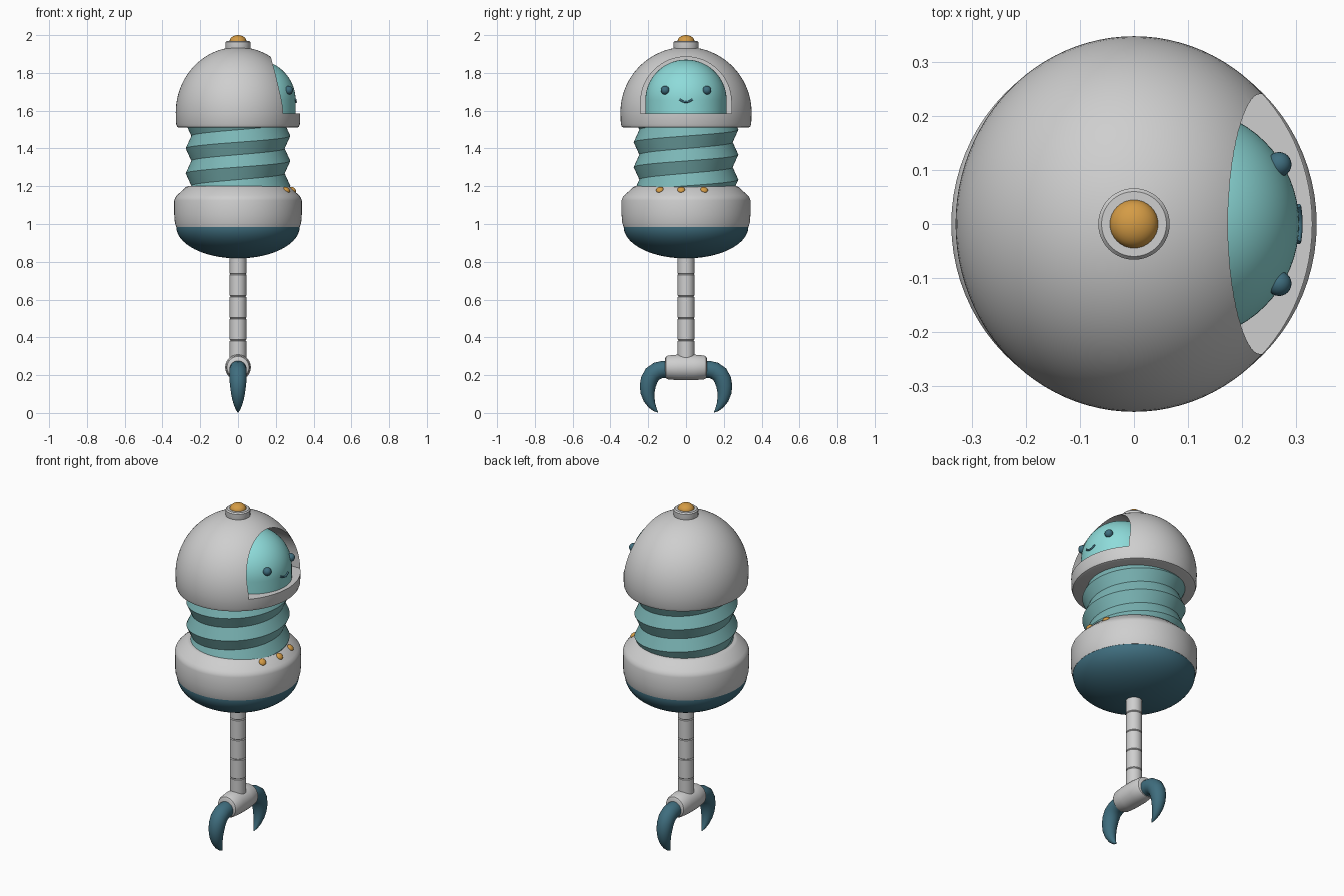
import bpy, bmesh, math
from math import sin, cos, pi, radians
from mathutils import Vector

if "Cube" in bpy.data.objects:
    bpy.data.objects.remove(bpy.data.objects["Cube"])


def material(name, rgb):
    m = bpy.data.materials.new(name)
    m.diffuse_color = (*rgb, 1)
    m.use_nodes = True
    m.node_tree.nodes["Principled BSDF"].inputs["Base Color"].default_value = m.diffuse_color
    return m


GREY = material("light grey", (0.62, 0.62, 0.62))
FACE = material("pale aqua", (0.27, 0.71, 0.70))
NECK = material("soft teal", (0.20, 0.47, 0.47))
TEAL = material("dark teal", (0.05, 0.155, 0.21))
GOLD = material("amber", (0.66, 0.33, 0.06))


def smooth(ob, angle=30):
    bpy.ops.object.select_all(action='DESELECT')
    ob.select_set(True)
    bpy.context.view_layer.objects.active = ob
    bpy.ops.object.shade_smooth_by_angle(angle=radians(angle))


def rings_object(name, rings, mat, angle=30):
    """Skin a list of equal-length vertex rings; collapsed rings become poles."""
    n = len(rings[0])
    verts = [p for r in rings for p in r]
    faces = [(i * n + j, i * n + (j + 1) % n, (i + 1) * n + (j + 1) % n, (i + 1) * n + j)
             for i in range(len(rings) - 1) for j in range(n)]
    me = bpy.data.meshes.new(name)
    me.from_pydata(verts, [], faces)
    bm = bmesh.new()
    bm.from_mesh(me)
    bmesh.ops.remove_doubles(bm, verts=bm.verts, dist=1e-5)
    bmesh.ops.holes_fill(bm, edges=[e for e in bm.edges if e.is_boundary])
    bmesh.ops.recalc_face_normals(bm, faces=bm.faces)
    bm.to_mesh(me)
    bm.free()
    me.materials.append(mat)
    ob = bpy.data.objects.new(name, me)
    bpy.context.collection.objects.link(ob)
    smooth(ob, angle)
    return ob


def lathe(name, profile, mat, n=64, sx=1.0, cx=0.0, angle=30):
    return rings_object(name, [[(cx + sx * r * cos(2 * pi * j / n), r * sin(2 * pi * j / n), z)
                                for j in range(n)] for r, z in profile], mat, angle)


def ball(name, loc, scale, mat, rot=(0, 0, 0)):
    bpy.ops.mesh.primitive_uv_sphere_add(segments=24, ring_count=12, location=loc, rotation=rot)
    ob = bpy.context.object
    ob.name = name
    ob.scale = scale
    ob.data.materials.append(mat)
    smooth(ob, 60)
    return ob


def tube(name, pts, mat, n=20):
    """Tube in the YZ plane through (x, y, z, radius) points."""
    rings = []
    for i, (x, y, z, r) in enumerate(pts):
        a, b = pts[max(i - 1, 0)], pts[min(i + 1, len(pts) - 1)]
        t = Vector((0, b[1] - a[1], b[2] - a[2])).normalized()
        side = Vector((1, 0, 0))
        up = t.cross(side)
        rings.append([Vector((x, y, z)) + r * (side * cos(2 * pi * j / n) + up * sin(2 * pi * j / n))
                      for j in range(n)])
    return rings_object(name, rings, mat, 50)


def arc(r, h, z, a0, a1, n):
    """Elliptic profile points from angle a0 to a1 (degrees above the horizon)."""
    out = []
    for i in range(n + 1):
        a = radians(a0 + (a1 - a0) * i / n)
        out.append((max(r * cos(a), 0), z + h * sin(a)))
    return out


# Helmet dome with an arched face opening on +x
helmet = lathe("helmet", [(0, 1.51), (0.328, 1.51), (0.339, 1.514), (0.345, 1.53)]
               + arc(0.347, 0.347, 1.59, 0, 90, 24), GREY, 96, sx=0.95)
outline = [(-0.24, 1.585), (0.24, 1.585)]
outline += [(0.24 * cos(pi * i / 32), 1.645 + 0.24 * sin(pi * i / 32)) for i in range(33)]
cutter = rings_object("opening_cutter", [[(x, y, z) for y, z in outline] for x in (0.02, 0.6)], GREY)
cutter.hide_render = True
mod = helmet.modifiers.new("opening", 'BOOLEAN')
mod.operation = 'DIFFERENCE'
mod.solver = 'EXACT'
mod.object = cutter
bpy.context.view_layer.objects.active = helmet
bpy.ops.object.modifier_apply(modifier="opening")
bpy.data.objects.remove(cutter)
smooth(helmet, 30)

# Knob on top of the helmet
lathe("knob_ring", [(0, 1.92), (0.064, 1.92), (0.066, 1.93), (0.066, 1.963), (0.060, 1.97), (0, 1.97)], GREY, 40)
lathe("knob_light", [(0, 1.96)] + arc(0.045, 0.033, 1.967, 0, 90, 8), GOLD, 32)

# Head inside the helmet: upright capsule pushed towards the opening
HX, HZ, HR = 0.09, 1.655, 0.215
lathe("head", [(0, 1.56), (HR, 1.56)] + arc(HR, HR, HZ, 0, 90, 20), FACE, 64, cx=HX)


def face_x(y, z):
    return HX + math.sqrt(HR ** 2 - y * y - max(z - HZ, 0) ** 2)


# Eyes and smile
for s, side in ((-1, "left"), (1, "right")):
    ball(side + "_eye", (0.268, s * 0.11, 1.708), (0.023,) * 3, TEAL)
smile = []
for i in range(13):
    t = -1 + i / 6
    y, z = 0.034 * t, 1.646 + 0.014 * t * t
    smile.append((face_x(y, z) + 0.001, y, z, 0.0055))
tube("smile", smile, TEAL, 10)

# Bellows neck: a helical zigzag thread, clipped at both ends
PITCH, Z0 = 0.132, 1.202


def thread_r(z, turn):
    f = ((z - Z0) / PITCH - turn) % 1
    return 0.247 + 0.030 * abs(2 * f - 1)


N = 72
rings = []
for k in range(-4, 8):
    ring = []
    for j in range(N):
        turn = j / N
        z = min(max(Z0 + PITCH * (turn + k / 2), 1.15), 1.55)
        r = thread_r(z, turn)
        ring.append((r * cos(2 * pi * turn), r * sin(2 * pi * turn), z))
    rings.append(ring)
# the seam joins turn 1 to turn 0 two half-pitches higher
n_r = len(rings)
verts = [p for r in rings for p in r]
faces = []
for i in range(n_r - 1):
    for j in range(N):
        if j < N - 1:
            faces.append((i * N + j, i * N + j + 1, (i + 1) * N + j + 1, (i + 1) * N + j))
        elif i + 3 < n_r:
            faces.append((i * N + j, (i + 2) * N, (i + 3) * N, (i + 1) * N + j))
me = bpy.data.meshes.new("bellows_neck")
me.from_pydata(verts, [], faces)
bm = bmesh.new()
bm.from_mesh(me)
bmesh.ops.remove_doubles(bm, verts=bm.verts, dist=1e-5)
bmesh.ops.dissolve_degenerate(bm, edges=bm.edges, dist=1e-5)
bmesh.ops.recalc_face_normals(bm, faces=bm.faces)
bm.to_mesh(me)
bm.free()
me.materials.append(NECK)
neck = bpy.data.objects.new("bellows_neck", me)
bpy.context.collection.objects.link(neck)
smooth(neck, 30)

# Body shell and lower bowl
lathe("body_shell", [(0, 1.2), (0.268, 1.2), (0.278, 1.196), (0.326, 1.152), (0.336, 1.14), (0.341, 1.125),
                     (0.341, 1.05), (0.338, 1.01), (0.331, 0.985), (0, 0.985)], GREY, 80, sx=0.99)
lathe("lower_bowl", [(0, 0.99), (0.33, 0.99)] + arc(0.33, 0.168, 0.986, 0, -90, 20), TEAL, 80, sx=0.99)

# Three buttons on the shoulder slope
for i, deg in enumerate((-28, -5, 19)):
    a = radians(deg)
    ball(f"button_{i + 1}", (0.292 * cos(a), 0.296 * sin(a), 1.181), (0.02, 0.02, 0.012), GOLD,
         (0, radians(42), a))

# Segmented stem
prof = [(0, 0.85), (0.044, 0.85)]
for z in (0.735, 0.617, 0.5, 0.384):
    prof += [(0.044, z + 0.004), (0.040, z), (0.044, z - 0.004)]
lathe("stem", prof + [(0.044, 0.27), (0, 0.27)], GREY, 32)

# Claw hub: rounded barrel along y
hub = lathe("claw_hub", [(0, -0.11), (0.048, -0.11), (0.058, -0.105), (0.063, -0.095), (0.068, -0.04),
                         (0.068, 0.04), (0.063, 0.095), (0.058, 0.105), (0.048, 0.11), (0, 0.11)], GREY, 40)
hub.rotation_euler = (radians(90), 0, 0)
hub.location = (0, 0, 0.241)

# Pair of tapering curved claws
CLAW = [(0.08, 0.228, 0.044), (0.12, 0.231, 0.045), (0.15, 0.224, 0.046), (0.178, 0.205, 0.046),
        (0.195, 0.175, 0.045), (0.203, 0.14, 0.042), (0.203, 0.105, 0.037), (0.195, 0.07, 0.030),
        (0.181, 0.04, 0.021), (0.164, 0.017, 0.011), (0.148, 0.003, 0.002)]
for s, side in ((-1, "left"), (1, "right")):
    tube(side + "_claw", [(0, s * y, z, r) for y, z, r in CLAW], TEAL, 24)
